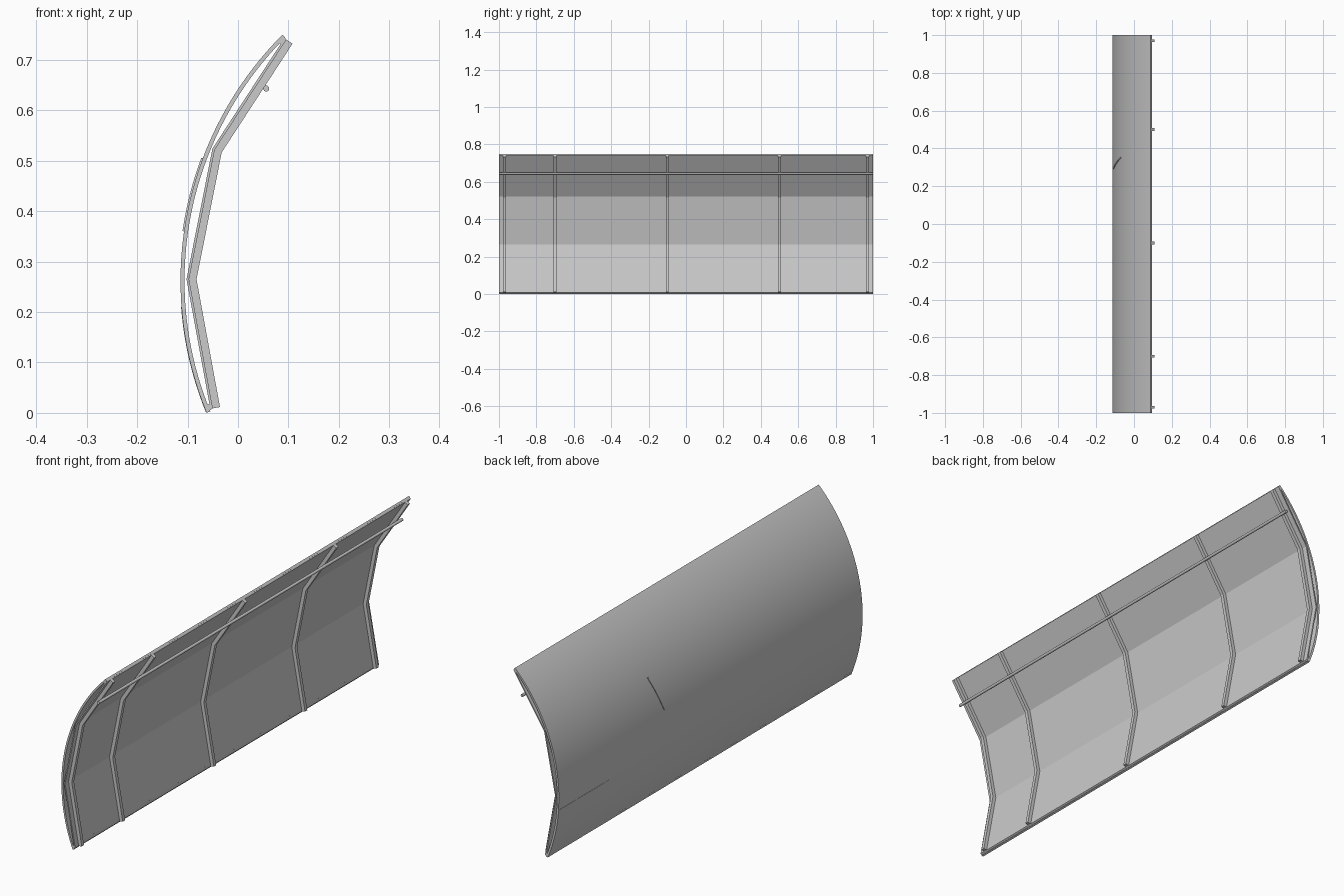
import bpy, math
from mathutils import Vector

if "Cube" in bpy.data.objects:
    bpy.data.objects.remove(bpy.data.objects["Cube"])

R, CX, CZ = 0.69, 0.576, 0.262          # arc of the curved skin
KNEES = [(-0.050, 0.009), (-0.097, 0.265), (-0.046, 0.522), (0.096, 0.740)]


def arc_pt(z, off=0.0):
    """Point on the skin circle at the angle of height z, pushed out by off."""
    a = math.asin((z - CZ) / R)
    return (CX - (R + off) * math.cos(a), CZ + (R + off) * math.sin(a))


def arc(z0, z1, n, off=0.0):
    a0, a1 = (math.asin((z - CZ) / R) for z in (z0, z1))
    return [arc_pt(CZ + R * math.sin(a0 + (a1 - a0) * i / n), off) for i in range(n + 1)]


def offset(path, d):
    """Mitred offset of an upward path; positive d goes to the concave (+x) side."""
    p = [Vector(q) for q in path]
    dirs = [(b - a).normalized() for a, b in zip(p, p[1:])]
    out = []
    for i, q in enumerate(p):
        ds = dirs[max(0, i - 1):i + 1] if i else dirs[:1]
        ns = [Vector((t.y, -t.x)) for t in ds]
        m = sum(ns, Vector((0, 0))).normalized()
        out.append(tuple(q + m * d / m.dot(ns[0])))
    return out


def make(name, verts, faces, smooth=False):
    me = bpy.data.meshes.new(name)
    me.from_pydata(verts, [], faces)
    ob = bpy.data.objects.new(name, me)
    bpy.context.collection.objects.link(ob)
    if smooth:
        bpy.ops.object.select_all(action='DESELECT')
        ob.select_set(True)
        bpy.context.view_layer.objects.active = ob
        bpy.ops.object.shade_smooth_by_angle(angle=math.radians(30))
    return ob


def band(name, left, right, y0, y1, smooth=False, lean=None, width=0):
    """Solid strip between two matching xz paths; lean slants it along y."""
    n, verts, faces = len(left), [], []
    for i in range(n):
        ya, yb = y0, y1
        if lean:
            mid = lean[0] + (lean[1] - lean[0]) * i / (n - 1)
            ya, yb = mid - width / 2, mid + width / 2
        (lx, lz), (rx, rz) = left[i], right[i]
        verts += [(lx, ya, lz), (lx, yb, lz), (rx, yb, rz), (rx, ya, rz)]
    for i in range(n - 1):
        a, b = 4 * i, 4 * i + 4
        for j in range(4):
            k = (j + 1) % 4
            faces.append((a + j, b + j, b + k, a + k))
    faces += [(0, 1, 2, 3), tuple(4 * (n - 1) + j for j in (3, 2, 1, 0))]
    return make(name, verts, faces, smooth)


# Curved outer skin and faceted inner lining
outer = arc(0.0, 0.75, 36)
band("outer_skin", outer, arc(0.0, 0.75, 36, -0.008), -1, 1, smooth=True)
band("inner_panels", offset(KNEES, -0.005), KNEES, -1, 1)

# Closing strips along the bottom and top edges
low, high = Vector(KNEES[0]), Vector(KNEES[-1])
band("bottom_edge", [outer[0], arc_pt(0.012)], [tuple(low), (-0.052, 0.021)], -1, 1)
band("top_edge", [arc_pt(0.738), outer[-1]], [(0.088, 0.728), tuple(high)], -1, 1)

# Bent ribs on the concave side
rib_front = offset(KNEES, 0.0145)
for i, y in enumerate((-0.97, -0.7, -0.1, 0.5, 0.97)):
    band(f"rib_{i + 1}", KNEES, rib_front, y - 0.0075, y + 0.0075)

# Long round rail resting on the ribs
bpy.ops.mesh.primitive_cylinder_add(vertices=16, radius=0.006, depth=2,
                                    location=(0.056, 0, 0.643), rotation=(math.pi / 2, 0, 0))
bpy.context.object.name = "rail"
bpy.ops.object.shade_smooth_by_angle(angle=math.radians(40))

# Slanted raised strip on the convex side
band("outer_strip", arc(0.36, 0.505, 8, 0.003), arc(0.36, 0.505, 8, -0.004),
     0, 0, lean=(0.295, 0.352), width=0.008)

# Thin patch at the lower corner of the skin
band("corner_patch", arc(0.002, 0.21, 12, 0.0008), arc(0.002, 0.21, 12, -0.002),
     0.67, 1, smooth=True)

# Consistent outward normals
import bmesh
for ob in bpy.context.collection.objects:
    bm = bmesh.new()
    bm.from_mesh(ob.data)
    bmesh.ops.recalc_face_normals(bm, faces=bm.faces)
    bm.to_mesh(ob.data)
    bm.free()
